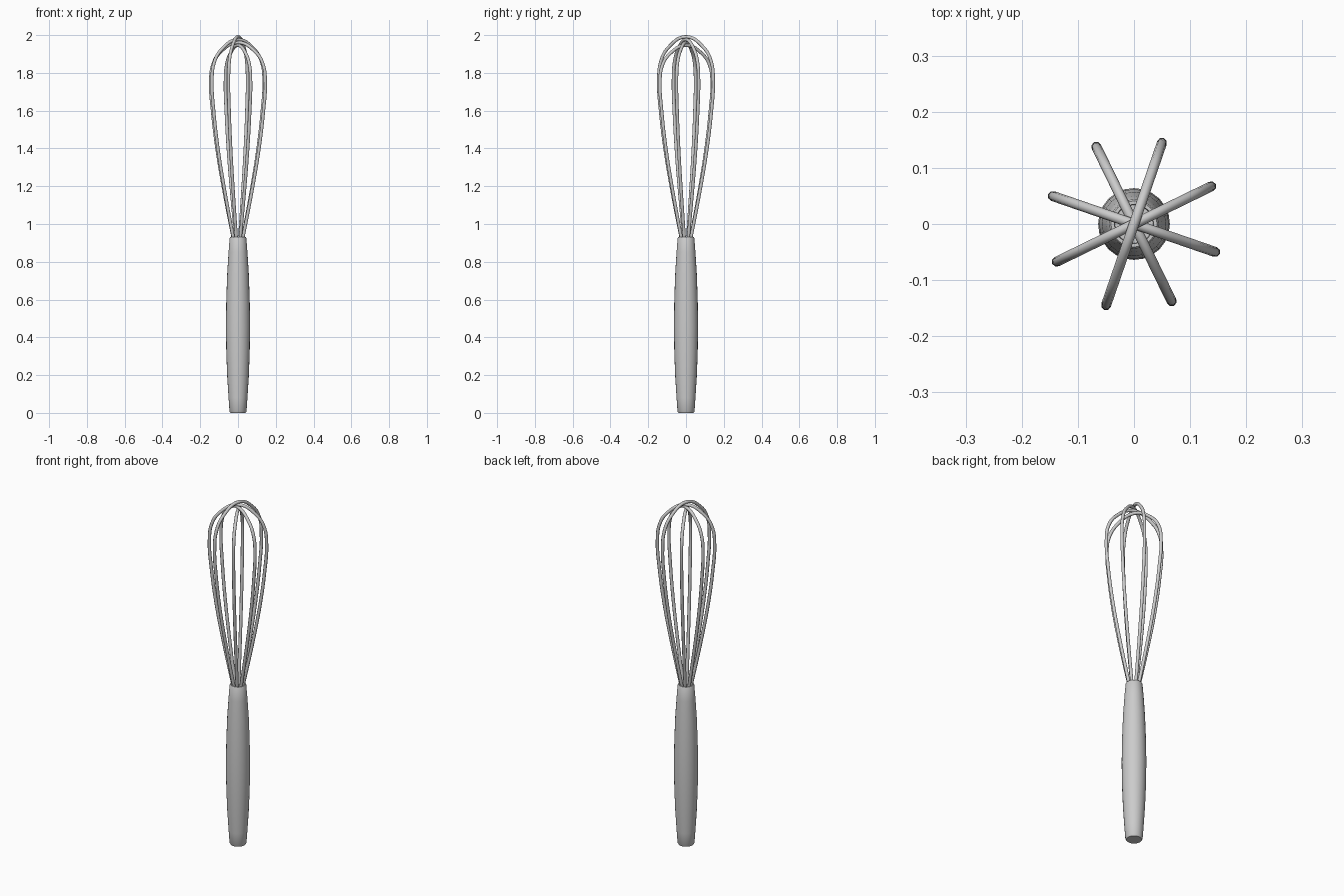
import bpy, bmesh, math
from math import cos, sin, pi

if "Cube" in bpy.data.objects:
    bpy.data.objects.remove(bpy.data.objects["Cube"])

WIRE_R = 0.009


def lathe(name, profile, sides):
    """Spin a (radius, z) profile about z; the ends close on the axis."""
    bm = bmesh.new()
    verts = [bm.verts.new((r, 0, z)) for r, z in profile]
    edges = [bm.edges.new(p) for p in zip(verts, verts[1:])]
    bmesh.ops.spin(bm, geom=verts + edges, cent=(0, 0, 0), axis=(0, 0, 1),
                   angle=2 * pi, steps=sides, use_duplicate=False)
    bmesh.ops.remove_doubles(bm, verts=bm.verts, dist=1e-5)
    bmesh.ops.recalc_face_normals(bm, faces=bm.faces)
    me = bpy.data.meshes.new(name)
    bm.to_mesh(me)
    bm.free()
    ob = bpy.data.objects.new(name, me)
    bpy.context.collection.objects.link(ob)
    bpy.context.view_layer.objects.active = ob
    ob.select_set(True)
    bpy.ops.object.shade_smooth_by_angle(angle=math.radians(35))
    ob.select_set(False)
    return ob


# Barrel-shaped handle with a shallow recess where the wires enter
lathe("handle", [(0, 0), (0.040, 0), (0.045, 0.008), (0.050, 0.08),
                 (0.057, 0.19), (0.062, 0.32), (0.064, 0.46), (0.062, 0.60),
                 (0.057, 0.74), (0.050, 0.85), (0.044, 0.925), (0.041, 0.93),
                 (0.035, 0.93), (0.034, 0.915), (0, 0.915)], 24)


def wire_loop(name, angle, top):
    """Balloon-shaped wire loop in a vertical plane, crossing the axis at top."""
    half = [(0.022, 0.90), (0.083, 1.20), (0.118, 1.40), (0.143, 1.60),
            (0.153, 1.75), (0.141, 1.86), (0.098, 1.935)]
    drop = top - 1.991
    side = [(r, z + drop * max(0, (z - 1.7) / 0.29)) for r, z in half]
    path = side + [(0, top)] + [(-r, z) for r, z in reversed(side)]
    cu = bpy.data.curves.new(name, 'CURVE')
    cu.dimensions = '3D'
    cu.bevel_depth = WIRE_R
    cu.bevel_resolution = 2
    cu.resolution_u = 6
    cu.use_fill_caps = True
    sp = cu.splines.new('BEZIER')
    sp.bezier_points.add(len(path) - 1)
    for p, (r, z) in zip(sp.bezier_points, path):
        p.co = (r * cos(angle), r * sin(angle), z)
        p.handle_left_type = p.handle_right_type = 'AUTO'
    ob = bpy.data.objects.new(name, cu)
    bpy.context.collection.objects.link(ob)


# Four loops stacked over one another at the crown
for i in range(4):
    wire_loop(f"wire_loop_{i + 1}", math.radians(71 - 45 * i), 1.991 - 0.015 * i)
